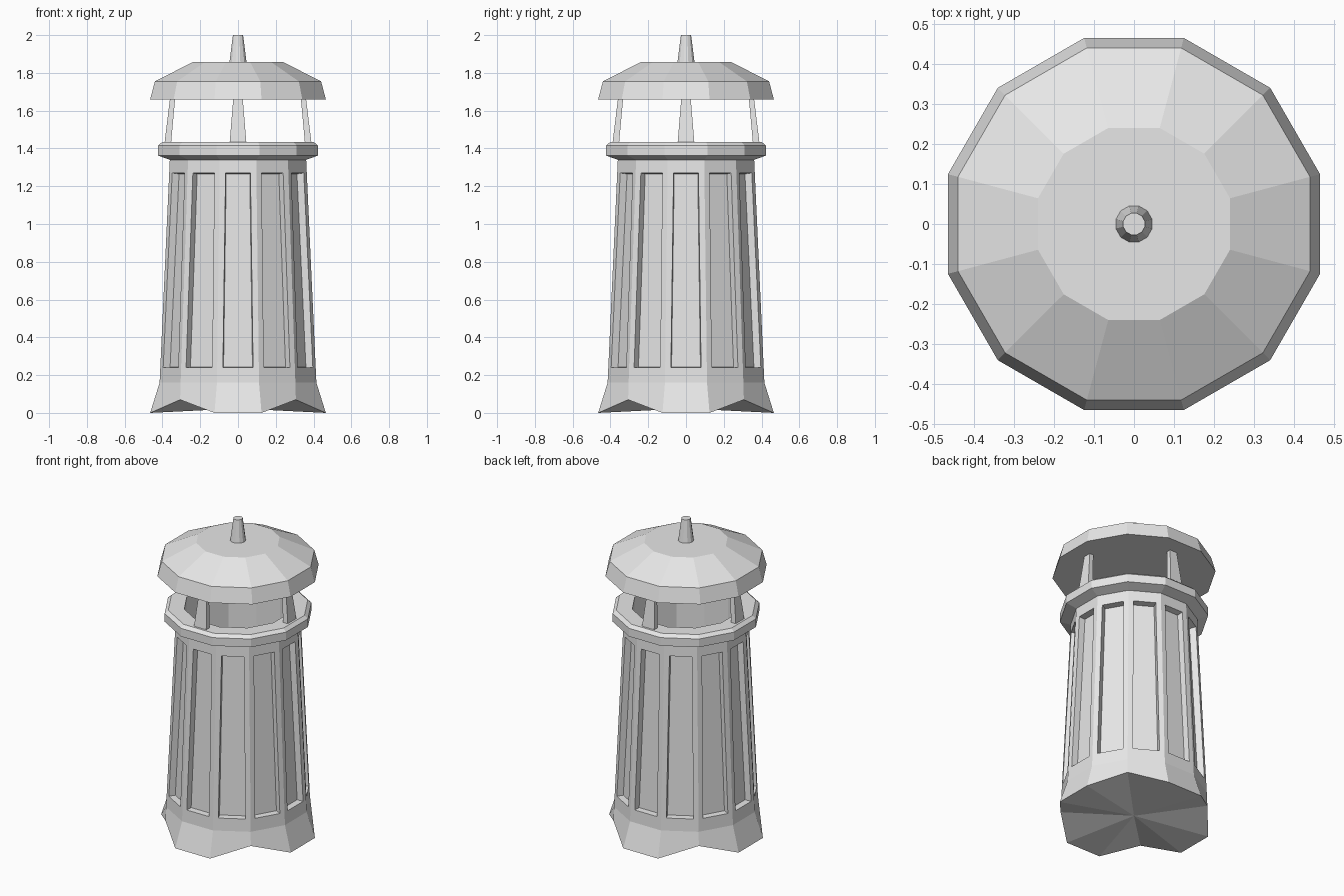
import bpy, bmesh
from math import pi, sin, cos
from mathutils import Vector

cube = bpy.data.objects.get("Cube")
if cube:
    bpy.data.objects.remove(cube)

SIDES = 12
grey = bpy.data.materials.new("plain grey")
grey.use_nodes = True
grey.diffuse_color = (0.8, 0.8, 0.8, 1)
grey.node_tree.nodes["Principled BSDF"].inputs["Base Color"].default_value = (0.8, 0.8, 0.8, 1)


def polygon(apothem, z):
    """Twelve-sided ring with a flat side facing each axis."""
    r = apothem / cos(pi / SIDES)
    return [Vector((r * cos(a), r * sin(a), z))
            for a in ((2 * i + 1) * pi / SIDES for i in range(SIDES))]


def loft(rings, cap_bottom=True):
    """Join rings of points with quads; returns bmesh, vertex rings and face bands."""
    bm = bmesh.new()
    vs = [[bm.verts.new(p) for p in ring] for ring in rings]
    n = len(vs[0])
    bands = [[bm.faces.new((a[i], a[(i + 1) % n], b[(i + 1) % n], b[i])) for i in range(n)]
             for a, b in zip(vs, vs[1:])]
    bm.faces.new(vs[-1])
    if cap_bottom:
        bm.faces.new(vs[0][::-1])
    return bm, vs, bands


def finish(bm, name):
    bm.normal_update()
    mesh = bpy.data.meshes.new(name)
    bm.to_mesh(mesh)
    bm.free()
    mesh.materials.append(grey)
    obj = bpy.data.objects.new(name, mesh)
    bpy.context.collection.objects.link(obj)
    return obj


# Body: flared foot, tapered wall, rim collar and hollow inside
profile = [(0.465, 0), (0.415, 0.16), (0.361, 1.34), (0.423, 1.362), (0.423, 1.415),
           (0.402, 1.434), (0.31, 1.434), (0.31, 0.25)]
bm, rings, bands = loft([polygon(a, z) for a, z in profile], cap_bottom=False)

# Foot: diagonal corners lifted into arches, underside fanned to a centre point
foot = rings[0]
for i in range(1, SIDES, 3):
    foot[i].co = Vector((foot[i].co.x * 0.9, foot[i].co.y * 0.9, 0.07))
centre = bm.verts.new((0, 0, sum(v.co.z for v in foot) / SIDES))
for i in range(SIDES):
    bm.faces.new((foot[(i + 1) % SIDES], foot[i], centre))

# Recessed panel on each wall face
bm.normal_update()
walls = bands[1]
bmesh.ops.inset_individual(bm, faces=walls, thickness=0.044)
lean = (0.361 - 0.415) / (1.34 - 0.16)
for face in walls:
    outward = Vector((face.normal.x, face.normal.y, 0)).normalized()
    for v in face.verts:
        dz = (1.27 if v.co.z > 0.7 else 0.24) - v.co.z
        v.co += outward * lean * dz + Vector((0, 0, dz))
bm.normal_update()
bmesh.ops.inset_individual(bm, faces=walls, thickness=0.005, depth=-0.04)
finish(bm, "body")

# Four tapered posts carrying the roof
for k, side in enumerate(("left", "back", "right", "front")):
    c, s = round(cos(k * pi / 2)), round(sin(k * pi / 2))
    post = []
    for inner, outer, half, z in ((0.355, 0.39, 0.045, 1.42), (0.333, 0.36, 0.025, 1.665)):
        corners = ((inner, -half), (outer, -half), (outer, half), (inner, half))
        post.append([Vector((c * x - s * y, s * x + c * y, z)) for x, y in corners])
    finish(loft(post)[0], side + "_post")

# Roof and finial
finish(loft([polygon(a, z) for a, z in ((0.465, 1.66), (0.44, 1.755), (0.24, 1.857))])[0], "roof")
finish(loft([polygon(a, z) for a, z in ((0.046, 1.85), (0.027, 2.0))])[0], "finial")
